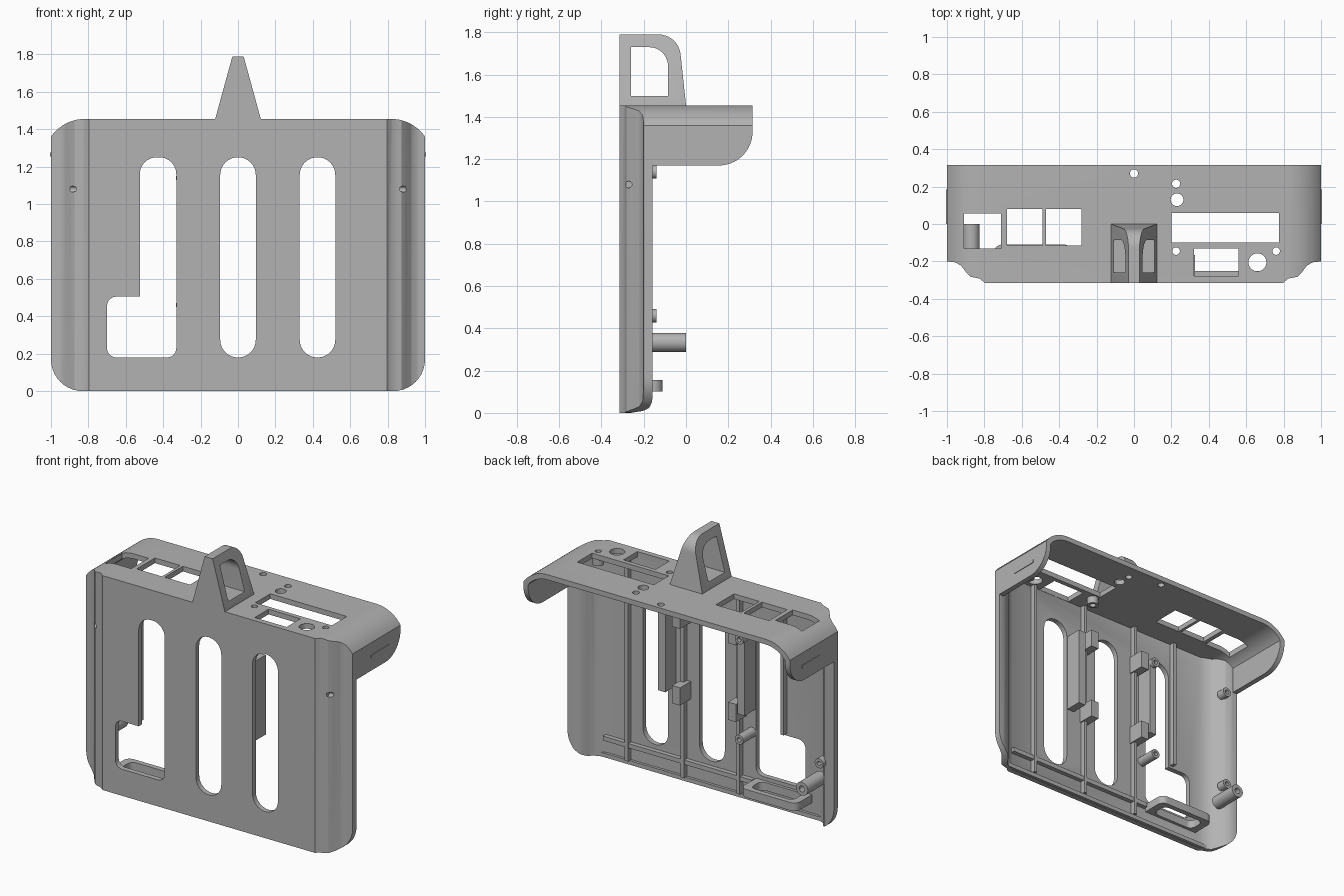
import bpy, bmesh
from math import cos, sin, radians

cube = bpy.data.objects.get("Cube")
if cube:
    bpy.data.objects.remove(cube, do_unlink=True)

GREY = (0.45, 0.45, 0.45, 1)
mat = bpy.data.materials.new("plain_grey")
mat.use_nodes = True
mat.diffuse_color = GREY
mat.node_tree.nodes["Principled BSDF"].inputs["Base Color"].default_value = GREY


def arc(cx, cy, r, a0, a1, n=10):
    angles = [radians(a0 + (a1 - a0) * i / n) for i in range(n + 1)]
    return [(cx + r * cos(a), cy + r * sin(a)) for a in angles]


def circle(cx, cy, r, n=28):
    return arc(cx, cy, r, 0, 360, n)[:-1]


def rect(x0, x1, y0, y1):
    return [(x0, y0), (x1, y0), (x1, y1), (x0, y1)]


def rounded(x0, x1, y0, y1, r):
    return (arc(x0 + r, y0 + r, r, 180, 270) + arc(x1 - r, y0 + r, r, 270, 360)
            + arc(x1 - r, y1 - r, r, 0, 90) + arc(x0 + r, y1 - r, r, 90, 180))


def mirrored(points):
    """Close a right-hand half outline with its mirror image."""
    return points + [(-a, b) for a, b in reversed(points)]


def prism(name, points, axis, lo, hi):
    """Extrude a 2D outline along one axis."""
    place = {"x": lambda a, b, t: (t, a, b),
             "y": lambda a, b, t: (a, t, b),
             "z": lambda a, b, t: (a, b, t)}[axis]
    bm = bmesh.new()
    low = [bm.verts.new(place(a, b, lo)) for a, b in points]
    high = [bm.verts.new(place(a, b, hi)) for a, b in points]
    bm.faces.new(low)
    bm.faces.new(high)
    for i in range(len(points)):
        j = (i + 1) % len(points)
        bm.faces.new((low[i], low[j], high[j], high[i]))
    bmesh.ops.recalc_face_normals(bm, faces=bm.faces)
    mesh = bpy.data.meshes.new(name)
    bm.to_mesh(mesh)
    bm.free()
    mesh.materials.append(mat)
    ob = bpy.data.objects.new(name, mesh)
    bpy.context.collection.objects.link(ob)
    return ob


def activate(ob):
    bpy.ops.object.select_all(action="DESELECT")
    ob.select_set(True)
    bpy.context.view_layer.objects.active = ob


def carve(ob, points, axis, lo, hi, operation="DIFFERENCE"):
    cutter = prism("cutter", points, axis, lo, hi)
    cutter.hide_render = True
    mod = ob.modifiers.new("carve", "BOOLEAN")
    mod.operation = operation
    mod.solver = "EXACT"
    mod.object = cutter
    activate(ob)
    bpy.ops.object.modifier_apply(modifier=mod.name)
    bpy.data.objects.remove(cutter, do_unlink=True)


def box(name, x0, x1, y0, y1, z0, z1):
    return prism(name, rect(x0, x1, y0, y1), "z", z0, z1)


TOP, FRONT, BACK = 1.455, -0.315, -0.28
SHOULDER = arc(0.82, 1.237, 0.218, 34.3, 90)

# Front plate with stepped side wings
outer = [(1.05, -0.198), (1.0, -0.2), (0.955, -0.205), (0.925, -0.222),
         (0.895, -0.262), (0.875, -0.282), (0.825, -0.292), (0.797, FRONT)]
inner = [(0.79, BACK), (0.83, -0.262), (0.86, -0.245), (0.885, -0.205),
         (0.915, -0.175), (0.955, -0.16), (1.05, -0.155)]
half = inner + outer
profile = inner + outer + [(-a, b) for a, b in reversed(half)]
plate = prism("front_plate", profile, "z", -0.05, 1.5)
outline = mirrored(arc(0.83, 0.17, 0.17, -90, 0) + SHOULDER)
carve(plate, outline, "y", -0.5, 0, "INTERSECT")
slots = [(-0.525, -0.33, 0.18, 1.25, 0.09), (-0.095, 0.095, 0.18, 1.25, 0.094),
         (0.33, 0.52, 0.18, 1.25, 0.094), (-0.7, -0.33, 0.18, 0.505, 0.05)]
for s in slots:
    carve(plate, rounded(*s), "y", -0.5, 0)
for lo, hi in ((0.865, 1.1), (-1.1, -0.865)):
    carve(plate, circle(-0.272, 1.08, 0.016), "x", lo, hi)

# Top deck with down-turned sides
deck_half = ([(0.965, 1.17), (1.0, 1.17)] + SHOULDER)
inner_half = [(0.965, 1.17)] + arc(0.82, 1.237, 0.183, 37.6, 90)
deck_outline = deck_half[1:] + [(-a, b) for a, b in reversed(deck_half[1:])]
deck_outline += [(-a, b) for a, b in inner_half] + inner_half[::-1]
deck = prism("top_deck", deck_outline, "y", FRONT + 0.002, 0.315)
rear_corner = arc(0.155, 1.33, 0.16, -90, 0) + [(0.4, 1.33), (0.4, 1.1), (0.155, 1.1)]
carve(deck, rear_corner, "x", -1.1, 1.1)
for side in (1, -1):
    corner = [(side * a, b + 0.002) for a, b in outer]
    corner += [(side * 0.797, -0.4), (side * 1.05, -0.4)]
    carve(deck, corner, "z", 1, 1.6)
windows = [(-0.91, -0.71, -0.13, 0.055), (-0.68, -0.49, -0.115, 0.08),
           (-0.47, -0.28, -0.115, 0.08), (0.2, 0.775, -0.1, 0.06),
           (0.32, 0.56, -0.278, -0.13)]
for w in windows:
    carve(deck, rect(*w), "z", 1.3, 1.6)
holes = [(0, 0.27, 0.022), (0.225, 0.215, 0.022), (0.23, 0.13, 0.034),
         (0.225, -0.145, 0.02), (0.76, -0.145, 0.02), (0.66, -0.205, 0.048)]
for h in holes:
    carve(deck, circle(*h), "z", 1.3, 1.6)

# Screw bosses beneath the deck
for x in (0.225, 0.76):
    boss = prism("deck_boss", circle(x, -0.145, 0.036), "z", 1.37, 1.425)
    carve(boss, circle(x, -0.145, 0.02), "z", 1.3, 1.5)

# Grip ridges on the deck sides
for side in (1, -1):
    xs = sorted((side * 0.99, side * 1.004))
    box("side_ridge", *xs, 0.0, 0.185, 1.255, 1.277)

# Tapered hanging hook
hook_side = ([(FRONT, TOP - 0.02), (0.003, TOP - 0.02), (0, TOP)]
             + arc(-0.13, 1.685, 0.105, 5, 90) + [(FRONT, 1.79)])
hook = prism("hanging_hook", hook_side, "x", -0.2, 0.2)
carve(hook, mirrored([(0.125, TOP - 0.05), (0.122, TOP), (0.03, 1.79), (0.03, 1.9)]),
      "y", -0.5, 0.2, "INTERSECT")
opening = [(-0.26, 1.5), (-0.085, 1.5)] + arc(-0.175, 1.64, 0.09, 0, 90) + [(-0.26, 1.73)]
carve(hook, opening, "x", -0.3, 0.3)

# Stiffening ribs on the back of the plate
for x, z in ((0.62, 0.03), (0.2, 0.03), (-0.22, 0.03), (-0.55, 0.52)):
    box("back_rib", x - 0.012, x + 0.012, BACK - 0.01, -0.245, z, 1.43)
box("cross_rib", -0.32, 0.8, BACK - 0.01, -0.25, 0.12, 0.15)
box("bottom_lip", -0.83, 0.83, BACK - 0.01, -0.262, 0.002, 0.03)

# Guide bars and clip blocks
for x in (0.298, -0.298):
    box("guide_bar", x - 0.027, x + 0.027, BACK - 0.01, -0.165, 0.62, 1.16)
for x in (0.19, -0.23):
    for z in (0.56, 1.08):
        box("clip_block", x - 0.03, x + 0.03, BACK - 0.01, -0.165, z, z + 0.12)

# Hollow screw posts
posts = [(-0.3, 0.46, 0.032, -0.14), (-0.3, 1.14, 0.032, -0.14),
         (-0.9, 0.46, 0.032, -0.14), (-0.9, 1.14, 0.032, -0.14),
         (-0.87, 0.333, 0.045, 0.0)]
for x, z, r, end in posts:
    start = BACK - 0.01 if x > -0.5 else -0.2
    post = prism("screw_post", circle(x, z, r), "y", start, end)
    carve(post, circle(x, z, r * 0.45), "y", end - 0.06, end + 0.1)

# Connector tray below the wide slot
tray = prism("connector_tray", rounded(-0.75, -0.33, -0.32, -0.11, 0.045), "z", 0.1, 0.155)
carve(tray, rect(-1, 0, -0.4, BACK - 0.01), "z", 0, 0.3)
carve(tray, rounded(-0.7, -0.38, -0.26, -0.145, 0.04), "z", 0, 0.3)

for ob in list(bpy.context.collection.objects):
    if ob.type == "MESH":
        activate(ob)
        bpy.ops.object.shade_smooth_by_angle(angle=radians(30))
